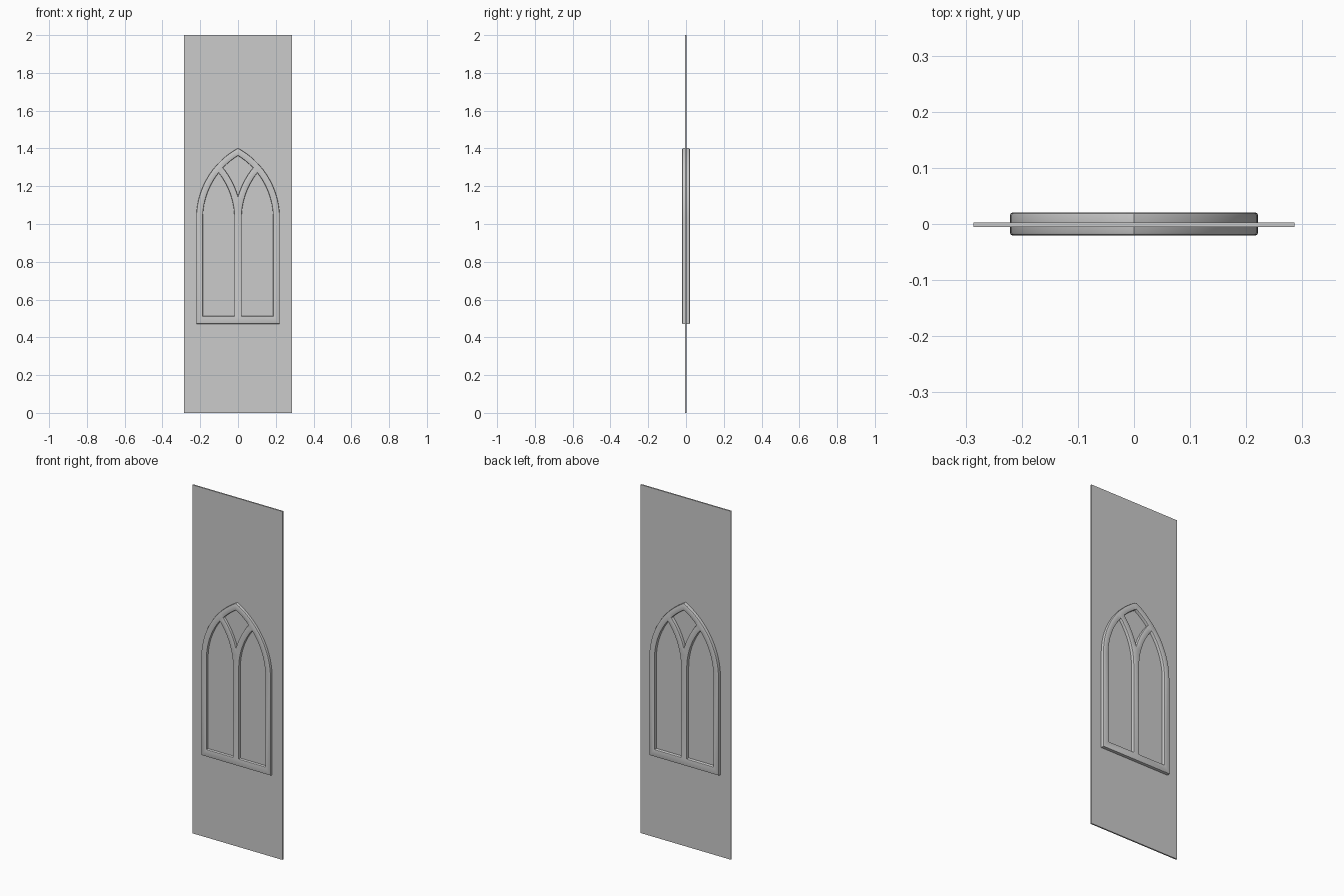
import bpy, bmesh
from math import sqrt, sin, cos, asin, pi
from mathutils import Vector

if "Cube" in bpy.data.objects:
    bpy.data.objects.remove(bpy.data.objects["Cube"])

SPRING, BASE, SILL = 1.03, 0.471, 0.513
R_OUT, BAR = 0.423, 0.035
R_IN = R_OUT - BAR
C_MAIN = -0.202          # centre of the right-hand main arch
C_BAR = 0.407            # centre of the right-hand tracery bar
HALF_D, BEV = 0.0205, 0.005


def arc(cx, r, z0, z1, side, n=14):
    """Points on a circle centred at (cx, SPRING), between two heights."""
    a0, a1 = asin((z0 - SPRING) / r), asin((z1 - SPRING) / r)
    pts = []
    for i in range(n + 1):
        a = a0 + (a1 - a0) * i / n
        pts.append(Vector((cx + side * r * cos(a), SPRING + r * sin(a))))
    return pts


def mirrored(pts):
    return [Vector((-p.x, p.y)) for p in reversed(pts)]


def offset(pts, d):
    """Mitred offset of a counter-clockwise loop; positive moves inward."""
    out = []
    for i, p in enumerate(pts):
        a = (p - pts[i - 1]).normalized()
        b = (pts[(i + 1) % len(pts)] - p).normalized()
        na, nb = Vector((-a.y, a.x)), Vector((-b.y, b.x))
        out.append(p + (na + nb) * (d / (1 + na.dot(nb))))
    return out


# Outer pointed arch outline
apex = SPRING + sqrt(R_OUT**2 - C_MAIN**2)
right = arc(C_MAIN, R_OUT, SPRING, apex, 1, 18)
outer = [Vector((-0.221, BASE)), Vector((0.221, BASE))] + right + mirrored(right[:-1])

# Two lancet openings
mid = (C_MAIN + C_BAR) / 2
top = SPRING + sqrt(R_IN**2 - (mid - C_MAIN)**2)
up = arc(C_MAIN, R_IN, SPRING, top, 1)
down = arc(C_BAR, R_IN, top, SPRING, -1)
lancet = [Vector((down[-1].x, SILL)), Vector((up[0].x, SILL))] + up + down[1:]

# Kite opening between the tracery bars
low = SPRING + sqrt(R_OUT**2 - C_BAR**2)
high = SPRING + sqrt(R_IN**2 - C_MAIN**2)
span = C_BAR - C_MAIN
along = (span**2 + R_IN**2 - R_OUT**2) / (2 * span)
tip = SPRING + sqrt(R_IN**2 - along**2)
side = arc(C_BAR, R_OUT, low, tip, -1, 8) + arc(C_MAIN, R_IN, tip, high, 1, 6)[1:]
kite = side + mirrored(side[1:-1])

# Tracery frame: rounded-edge walls around each loop, filled front and back
bm = bmesh.new()
caps = ([], [])
profile = []
for sgn in (-1, 1):
    q = [(BEV * (1 - sin(a)), sgn * (HALF_D - BEV + BEV * cos(a))) for a in (0, pi / 4, pi / 2)]
    profile += q if sgn < 0 else q[::-1]
for loop, sign in ((outer, 1), (lancet, -1), (mirrored(lancet), -1), (kite, -1)):
    rings = [[bm.verts.new((p.x, y, p.y)) for p in offset(loop, sign * o)] for o, y in profile]
    n = len(loop)
    for r0, r1 in zip(rings, rings[1:]):
        for i in range(n):
            j = (i + 1) % n
            bm.faces.new((r0[i], r0[j], r1[j], r1[i]))
    for cap, ring in zip(caps, (rings[0], rings[-1])):
        cap += [bm.edges.get((ring[i], ring[(i + 1) % n])) for i in range(n)]
for cap, y in zip(caps, (-1, 1)):
    bmesh.ops.triangle_fill(bm, edges=cap, use_beauty=True, use_dissolve=False, normal=(0, y, 0))
bmesh.ops.recalc_face_normals(bm, faces=bm.faces[:])
mesh = bpy.data.meshes.new("tracery_frame")
bm.to_mesh(mesh)
bm.free()
frame = bpy.data.objects.new("tracery_frame", mesh)
bpy.context.collection.objects.link(frame)
bpy.ops.object.select_all(action='DESELECT')
frame.select_set(True)
bpy.context.view_layer.objects.active = frame
bpy.ops.object.shade_smooth_by_angle()

# Thin flat wall panel
bpy.ops.mesh.primitive_cube_add(size=1, location=(0, -0.0015, 1))
panel = bpy.context.object
panel.name = "wall_panel"
panel.scale = (0.572, 0.008, 2.0)
bpy.ops.object.transform_apply(location=False, rotation=False, scale=True)
